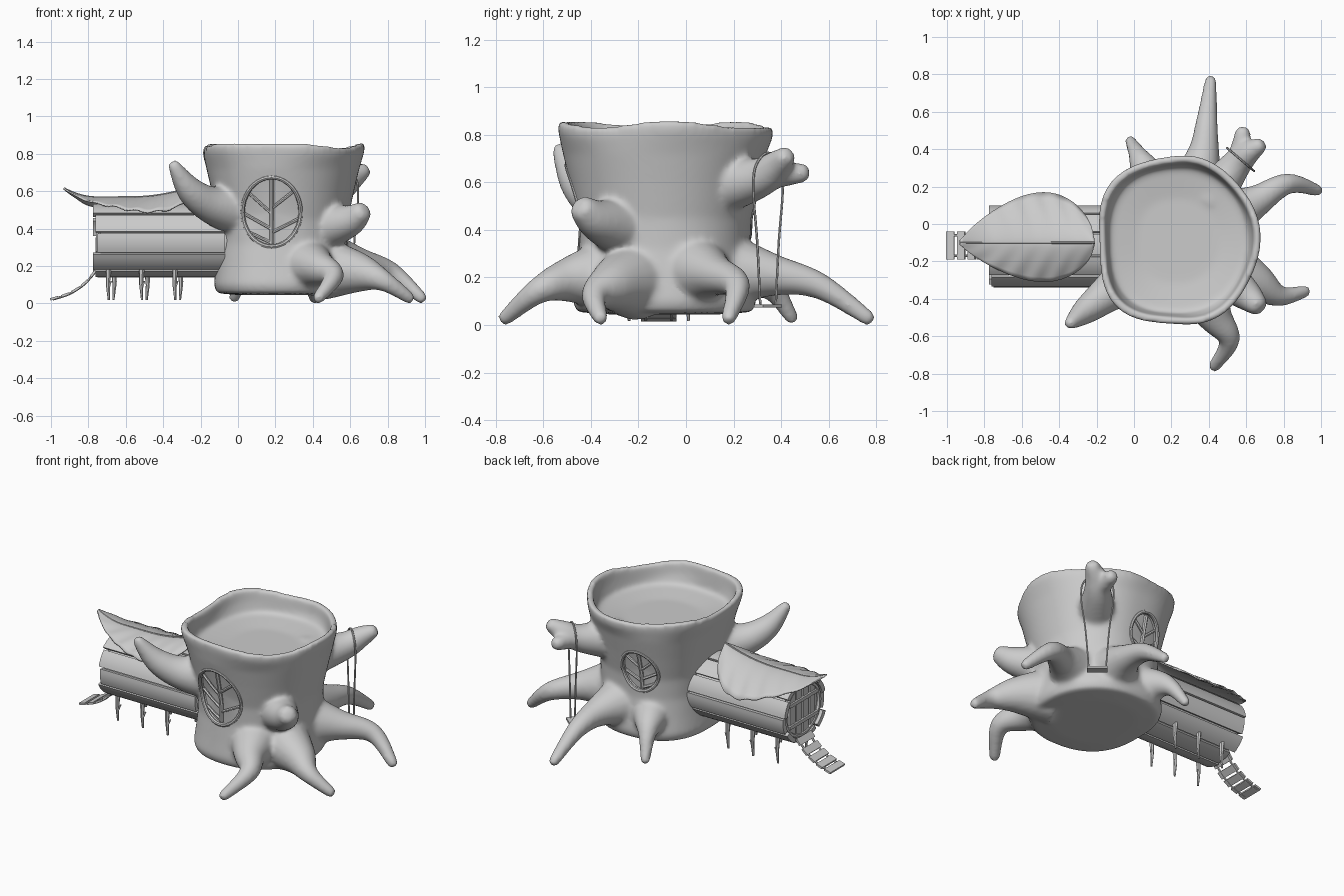
import bpy, bmesh, math
from math import sin, cos, pi
from mathutils import Vector, Matrix

if "Cube" in bpy.data.objects:
    bpy.data.objects.remove(bpy.data.objects["Cube"])

CX, CY, RX, RY = 0.24, -0.09, 0.43, 0.45      # trunk centre and rim radii


def finish(bm, name, angle=0.7):
    bmesh.ops.recalc_face_normals(bm, faces=bm.faces)
    me = bpy.data.meshes.new(name)
    bm.to_mesh(me)
    bm.free()
    ob = bpy.data.objects.new(name, me)
    bpy.context.collection.objects.link(ob)
    bpy.ops.object.select_all(action='DESELECT')
    ob.select_set(True)
    bpy.context.view_layer.objects.active = ob
    bpy.ops.object.shade_smooth_by_angle(angle=angle)
    return ob


def spline(pts, n=6):
    """Catmull-Rom samples through tuples of any length."""
    p = [pts[0]] + list(pts) + [pts[-1]]
    out = []
    for i in range(1, len(p) - 2):
        for k in range(n):
            t = k / n
            out.append(tuple(0.5 * (2*b + (c-a)*t + (2*a-5*b+4*c-d)*t*t + (3*b-a-3*c+d)*t**3)
                             for a, b, c, d in zip(p[i-1], p[i], p[i+1], p[i+2])))
    return out + [tuple(pts[-1])]


def loft(bm, rings):
    vs = [[bm.verts.new(c) for c in r] for r in rings]
    for a, b in zip(vs, vs[1:]):
        for i in range(len(a)):
            j = (i + 1) % len(a)
            bm.faces.new((a[i], a[j], b[j], b[i]))
    for ring in (vs[0], vs[-1]):
        m = bm.verts.new(sum((v.co for v in ring), Vector()) / len(ring))
        for i in range(len(ring)):
            bm.faces.new((ring[i], ring[(i + 1) % len(ring)], m))


def tube(bm, pts, sides=6, dome=False):
    """Round limb through (x, y, z, radius) points."""
    P = [Vector(q[:3]) for q in pts]
    R = [q[3] for q in pts]
    if dome:
        d = (P[-1] - P[-2]).normalized()
        P += [P[-1] + d * R[-1] * 0.5, P[-1] + d * R[-1] * 0.8]
        R += [R[-1] * 0.85, R[-1] * 0.5]
    rings, n = [], None
    for i, p in enumerate(P):
        t = (P[min(i + 1, len(P) - 1)] - P[max(i - 1, 0)]).normalized()
        n = t.orthogonal() if n is None else n - t * n.dot(t)
        n.normalize()
        b = t.cross(n)
        rings.append([p + (n * cos(2*pi*k/sides) + b * sin(2*pi*k/sides)) * R[i] for k in range(sides)])
    loft(bm, rings)


def bar(bm, pts, r, sides=6):
    tube(bm, [tuple(p) + (r,) for p in pts], sides)


def box(bm, centre, size, rot=Matrix()):
    bmesh.ops.create_cube(bm, size=1, matrix=Matrix.Translation(centre) @ rot @ Matrix.Diagonal((*size, 1)))


# ---- trunk with hollow top, roots and branches fused into one skin
def power(c):
    return 2.6 if c < 0 else 2.08                   # flatter on the log side


def outline(s, z, wob=0):
    ring = []
    for k in range(64):
        a = 2 * pi * k / 64
        c, d = cos(a), sin(a)
        n = power(c)
        r = s / (abs(c)**n + abs(d)**n)**(1/n) * (1 + wob * 0.018 * sin(5*a + 1))
        ring.append((CX + RX*r*c, CY + RY*r*d, z + wob * 0.011 * (sin(3*a + 1) - 0.6*d + 0.6*cos(5*a))))
    return ring


WALL = [(.86, .1), (.83, .2), (.8, .32), (.81, .45), (.885, .6), (.95, .72)]
bm = bmesh.new()
loft(bm, [outline(.55, .045), outline(.82, .055)] + [outline(s, z) for s, z in WALL]
     + [outline(1, .8, 1), outline(1.005, .845, 1), outline(.92, .845, 1), outline(.895, .77, 1),
        outline(.86, .715), outline(.5, .69)])


def inside(x, y):
    """Point partway from the trunk axis, where a limb starts."""
    return (CX + (x - CX) * .55, CY + (y - CY) * .55)


def root(mid, bend, tip, low=0, k=1):
    xy = [inside(*mid), mid, bend, tip]
    zr = [(.23 - low, .17), (.21 - low, .09 + low * .4), (.165 - low, .057), (.03, .034)]
    tube(bm, spline([p + (z, r * k) for p, (z, r) in zip(xy, zr)]), 16, True)


def branch(*pts):
    x, y, z, r = pts[0]
    tube(bm, spline([inside(x, y) + (z - .04, r * 1.5)] + list(pts)), 16, True)


root((.37, .37), (.39, .56), (.41, .765))
root((.65, .12), (.82, .215), (.98, .18))
root((.65, -.31), (.78, -.385), (.915, -.36), .045)
root((.43, -.49), (.51, -.62), (.43, -.76), .02)
root((.06, .29), (.02, .37), (-.02, .445), .02, .9)
branch((-.15, -.38, .53, .1), (-.26, -.465, .61, .073), (-.34, -.53, .735, .036))
branch((.59, -.37, .44, .09), (.65, -.425, .48, .064))
branch((.54, .31, .62, .085), (.61, .38, .67, .066), (.665, .415, .705, .047))
branch((.54, .33, .62, .06), (.582, .485, .64, .044))
stump = finish(bm, "tree_stump")
m = stump.modifiers.new("fuse", 'REMESH')
m.mode, m.voxel_size, m.use_smooth_shade = 'VOXEL', 0.012, True
m = stump.modifiers.new("soften", 'SMOOTH')
m.factor, m.iterations = 0.5, 16


# ---- oval windows, front and back: recess, frame and twig lattice
def scale_at(z):
    for (s0, z0), (s1, z1) in zip(WALL, WALL[1:]):
        if z <= z1:
            return s0 + (s1 - s0) * (z - z0) / (z1 - z0)
    return 1


def window(name, sign, cx, cz, rx, rz):
    def wall(u, w, out):
        x, z = cx + u * rx, cz + w * rz
        s = scale_at(z)
        n = power(x - CX)
        d = RY * s * (1 - min(.95, abs(x - CX) / (RX * s))**n)**(1/n)
        return (x, CY + sign * (d + out), z)
    ov = [(cos(2*pi*k/40), sin(2*pi*k/40)) for k in range(40)]
    bm = bmesh.new()
    loft(bm, [[wall(u, w, o) for u, w in ov] for o in (.08, -.035)])
    cut = finish(bm, name + "_cutter")
    cut.hide_render = True
    cut.display_type = 'WIRE'
    m = stump.modifiers.new(name, 'BOOLEAN')
    m.operation, m.object, m.solver = 'DIFFERENCE', cut, 'EXACT'
    bm = bmesh.new()
    bar(bm, [wall(u, w, -.006) for u, w in ov + ov[:1]], .012, 8)
    finish(bm, name + "_frame")
    bm = bmesh.new()
    o = -.026
    bar(bm, [wall(0, w, o) for w in (-.95, -.3, .3, .95)], .012)
    for side, w0, w1 in [(-1, -.9, -.6), (-1, -.5, -.05), (-1, -.05, .55), (1, -.6, -.2), (1, .1, .6)]:
        e = side * math.sqrt(1 - w1*w1) * .95
        bar(bm, [wall(0, w0, o), wall(e / 2, (w0 + w1) / 2, o), wall(e, w1, o)], .009)
    finish(bm, name + "_lattice")


window("front_window", -1, .18, .49, .155, .185)
window("back_window", 1, .145, .5, .115, .135)

# ---- plank log cabin
LY, LZ = -.12, .34


def arc(a, r, x):
    return (x, LY + .22 * r * cos(a), LZ + .2 * r * sin(a))


bm = bmesh.new()
N = 11
for i in range(N):
    a0, da = 2*pi*i/N + .12, 2*pi/N - .06
    x0 = -.775 + .012 * (i % 3)
    sec = [(a0 + da*k/5, 1) for k in range(6)] + [(a0 + da*k/5, .86) for k in range(5, -1, -1)]
    loft(bm, [[arc(a, r, x) for a, r in sec] for x in (x0, -.07)])
finish(bm, "log_planks", .5)
bm = bmesh.new()
loft(bm, [[arc(2*pi*k/32, .9, x) for k in range(32)] for x in (-.735, -.05)])
finish(bm, "log_core")

# ---- round door at the end of the log
bm = bmesh.new()
bar(bm, [arc(2*pi*k/32, .8, -.745) for k in range(33)], .014)
for i in range(4):
    dy = (i - 1.5) * .067
    box(bm, (-.74, LY + dy, LZ), (.022, .054, .31 * math.sqrt(1 - (dy / .18)**2)))
for dz in (-.07, .07):
    box(bm, (-.752, LY, LZ + dz), (.02, .29, .022))
finish(bm, "log_door", .5)

# ---- stakes under the log
bm = bmesh.new()
for i in range(3):
    x = -.68 + .178 * i
    for y, lean in ((-.24, -.012), (.01, .015)):
        tube(bm, [(x + lean, y, .2, .016), (x + lean*1.3, y, .1, .011), (x + lean*.9, y, .018, .006)], 6)
        tube(bm, [(x + lean, y, .08, .006), (x + lean + .014, y + .01, .12, .004)], 5)
finish(bm, "log_stakes")

# ---- rope ladder
path = spline([(-.755, .18), (-.82, .105), (-.9, .052), (-.99, .022)], 8)
bm = bmesh.new()
for y in (-.17, -.06):
    bar(bm, [(x, y, z) for x, z in path], .007)
finish(bm, "ladder_ropes")
bm = bmesh.new()
for i in range(3, 24, 5):
    (xa, za), (xb, zb) = path[i - 1], path[i + 1]
    x, z = path[i]
    box(bm, (x, -.115, z + .004), (.045, .15, .013), Matrix.Rotation(-math.atan2(zb - za, xb - xa), 4, 'Y'))
finish(bm, "ladder_rungs", .5)

# ---- draped leaf roof: pointed outline, raised tip and stalk end, drooping edges
bm = bmesh.new()
rows, spine = [], []
for i in range(43):
    u = i / 42
    x = -.93 + .72 * u
    wide = max(.003, sin(pi * u**1.45)) ** .5
    zs = .57 + .05 * max(0, 1 - u * 4)**2 + .26 * max(0, u - .5)**2
    row = []
    for k in range(17):
        v = k / 8 - 1
        w = abs(v)
        half, drop = (-.21, .03 + .08 * u) if v < 0 else (.27, .07 + .09 * u)
        ripple = .006 * cos(2*pi*(x*9 + w*.9)) * w * wide
        row.append(bm.verts.new((x, -.1 + half * wide * w, zs - drop * wide * w**1.6 + ripple)))
    rows.append(row)
    spine.append((x, -.1, zs - .001, .003 + .004 * u))
for a, b in zip(rows, rows[1:]):
    for k in range(16):
        bm.faces.new((a[k], a[k+1], b[k+1], b[k]))
leaf = finish(bm, "leaf_roof", 1.0)
leaf.modifiers.new("thickness", 'SOLIDIFY').thickness = .008
bm = bmesh.new()
tube(bm, spine, 6)
finish(bm, "leaf_stem")

# ---- rope swing looped over the back branch
mid, across = Vector((.57, .345, 0)), Vector((.76, -.65, 0))
half = [(.05, .08), (.07, .35), (.095, .56), (.08, .67)]
loop = half + [(0, .725)] + [(-s, z) for s, z in reversed(half)]
bm = bmesh.new()
bar(bm, spline([tuple(mid + across * s + Vector((0, 0, z))) for s, z in loop], 5), .0055)
finish(bm, "swing_rope")
bm = bmesh.new()
box(bm, mid + Vector((0, 0, .08)), (.12, .05, .014), Matrix.Rotation(math.atan2(across.y, across.x), 4, 'Z'))
finish(bm, "swing_seat", .5)
